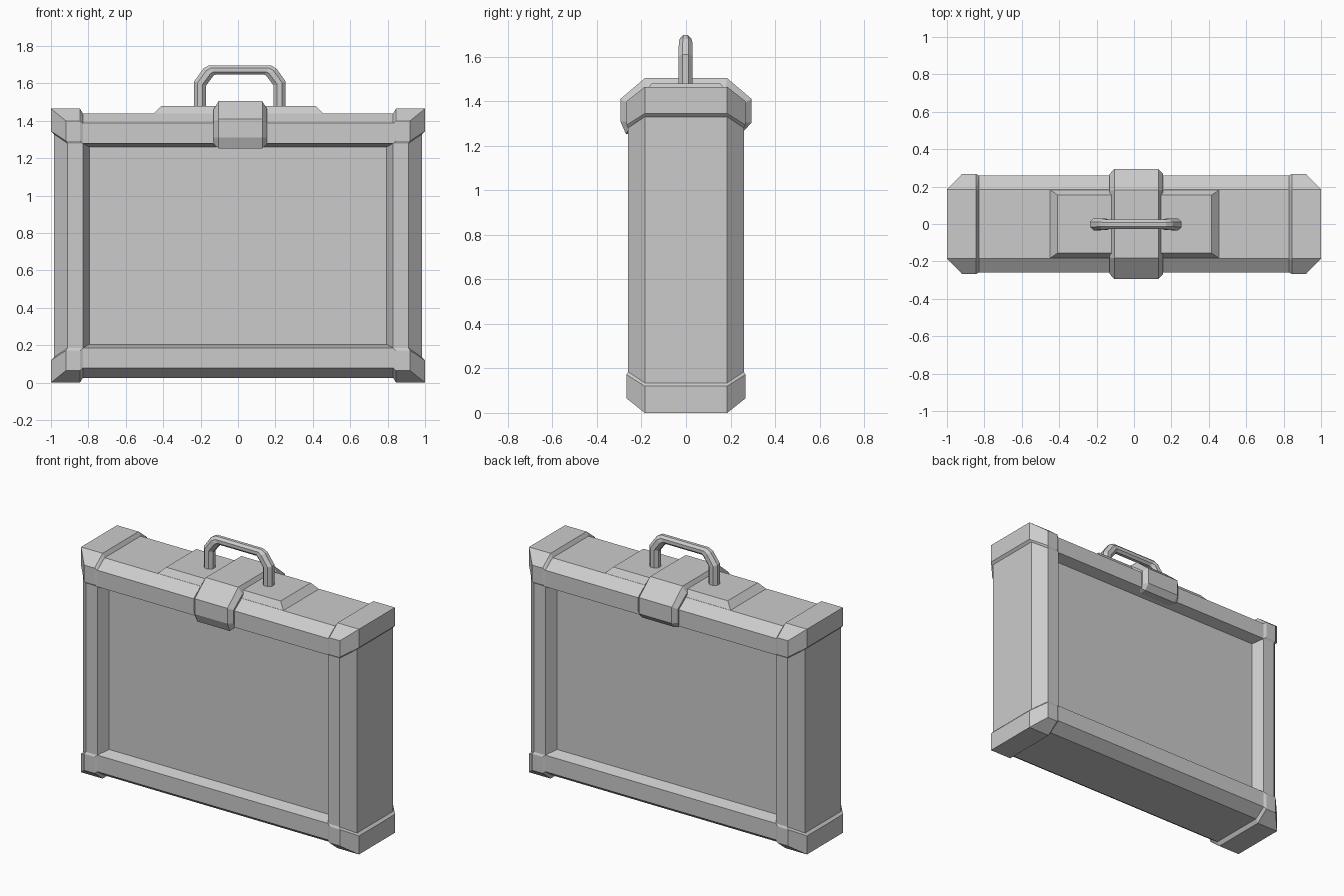
import bpy, bmesh, math
from itertools import product

if "Cube" in bpy.data.objects:
    bpy.data.objects.remove(bpy.data.objects["Cube"])

MID = 0.7325  # height of the case's mirror plane


def finish(bm, name):
    bmesh.ops.recalc_face_normals(bm, faces=bm.faces)
    me = bpy.data.meshes.new(name)
    bm.to_mesh(me)
    bm.free()
    ob = bpy.data.objects.new(name, me)
    bpy.context.collection.objects.link(ob)
    return ob


def loft(name, rings):
    """Skin a list of equal-length point rings and cap both ends."""
    bm = bmesh.new()
    loops = [[bm.verts.new(p) for p in r] for r in rings]
    n = len(loops[0])
    for a, b in zip(loops, loops[1:]):
        for i in range(n):
            j = (i + 1) % n
            bm.faces.new((a[i], a[j], b[j], b[i]))
    bm.faces.new(loops[0])
    bm.faces.new(loops[-1])
    return finish(bm, name)


def rect_xz(hx, hz, y):
    return [(sx * hx, y, MID + sz * hz) for sx, sz in ((-1, -1), (1, -1), (1, 1), (-1, 1))]


# Case body: recessed panel, raised frame, chamfered rim, mirrored to the back
half = [(0.795, 0.5275, -0.19), (0.83, 0.5475, -0.26),
        (0.912, 0.655, -0.26), (0.985, 0.7075, -0.185)]
back = [(x, z, -y) for x, z, y in reversed(half)]
loft("case_body", [rect_xz(*r) for r in half + back])

# Corner caps: convex hull of the cap faces and the rim where they meet the body
cap = [(1.0, 0.185, 1.465), (1.0, 0.185, 1.345), (0.92, 0.267, 1.40), (0.92, 0.267, 1.293),
       (0.845, 0.185, 1.465), (0.845, 0.267, 1.40), (0.845, 0.267, 1.293),
       (0.985, 0.185, 1.33), (0.912, 0.26, 1.28), (0.83, 0.26, 1.28),
       (0.83, 0.26, 1.3875), (0.83, 0.185, 1.44)]
for sx, sz in product((-1, 1), (-1, 1)):
    bm = bmesh.new()
    for (x, y, z), sy in product(cap, (-1, 1)):
        bm.verts.new((sx * x, sy * y, MID + sz * (z - MID)))
    res = bmesh.ops.convex_hull(bm, input=bm.verts)
    bmesh.ops.delete(bm, geom=[v for v in bm.verts if not v.link_faces], context='VERTS')
    bmesh.ops.dissolve_limit(bm, angle_limit=math.radians(2), verts=bm.verts, edges=bm.edges)
    finish(bm, "corner_%s_%s" % ("top" if sz > 0 else "bottom", "right" if sx > 0 else "left"))

# Raised plate on the lid
def rect_xy(hx, hy, z):
    return [(0.003 + sx * hx, sy * hy, z) for sx, sy in ((-1, -1), (1, -1), (1, 1), (-1, 1))]

loft("lid_plate", [rect_xy(0.452, 0.183, 1.435), rect_xy(0.452, 0.183, 1.44),
                   rect_xy(0.412, 0.155, 1.48)])

# Clasp wrapped over the lid, with bevelled sides
outer = [(-0.27, 1.253), (-0.295, 1.31), (-0.295, 1.41), (-0.183, 1.505),
         (0.183, 1.505), (0.295, 1.41), (0.295, 1.305), (0.262, 1.268)]
inner = [(-0.255, 1.275), (-0.268, 1.31), (-0.268, 1.395), (-0.18, 1.462),
         (0.18, 1.462), (0.268, 1.395), (0.268, 1.305), (0.255, 1.275)]
loft("clasp", [[(0.013 + x, y, z) for y, z in prof] for x, prof in
               ((-0.143, inner), (-0.117, outer), (0.117, outer), (0.143, inner))])

# Carrying handle: octagonal tube, each ring given by outer point, inner point, half depth
side = [((-0.245, 1.45), (-0.18, 1.45), 0.032), ((-0.245, 1.61), (-0.18, 1.59), 0.032),
        ((-0.195, 1.68), (-0.14, 1.643), 0.03), ((-0.165, 1.697), (-0.13, 1.647), 0.025)]
path = side + [((-o[0], o[1]), (-i[0], i[1]), d) for o, i, d in reversed(side)]
rings = []
for o, i, d in path:
    ring = []
    for k in range(8):
        a = math.tau * (k + 0.5) / 8
        c, s = math.cos(a) / math.cos(math.pi / 8), math.sin(a) / math.cos(math.pi / 8)
        ring.append((0.01 + (o[0] + i[0]) / 2 + c * (o[0] - i[0]) / 2, s * d - 0.002,
                     (o[1] + i[1]) / 2 + c * (o[1] - i[1]) / 2))
    rings.append(ring)
loft("carry_handle", rings)
